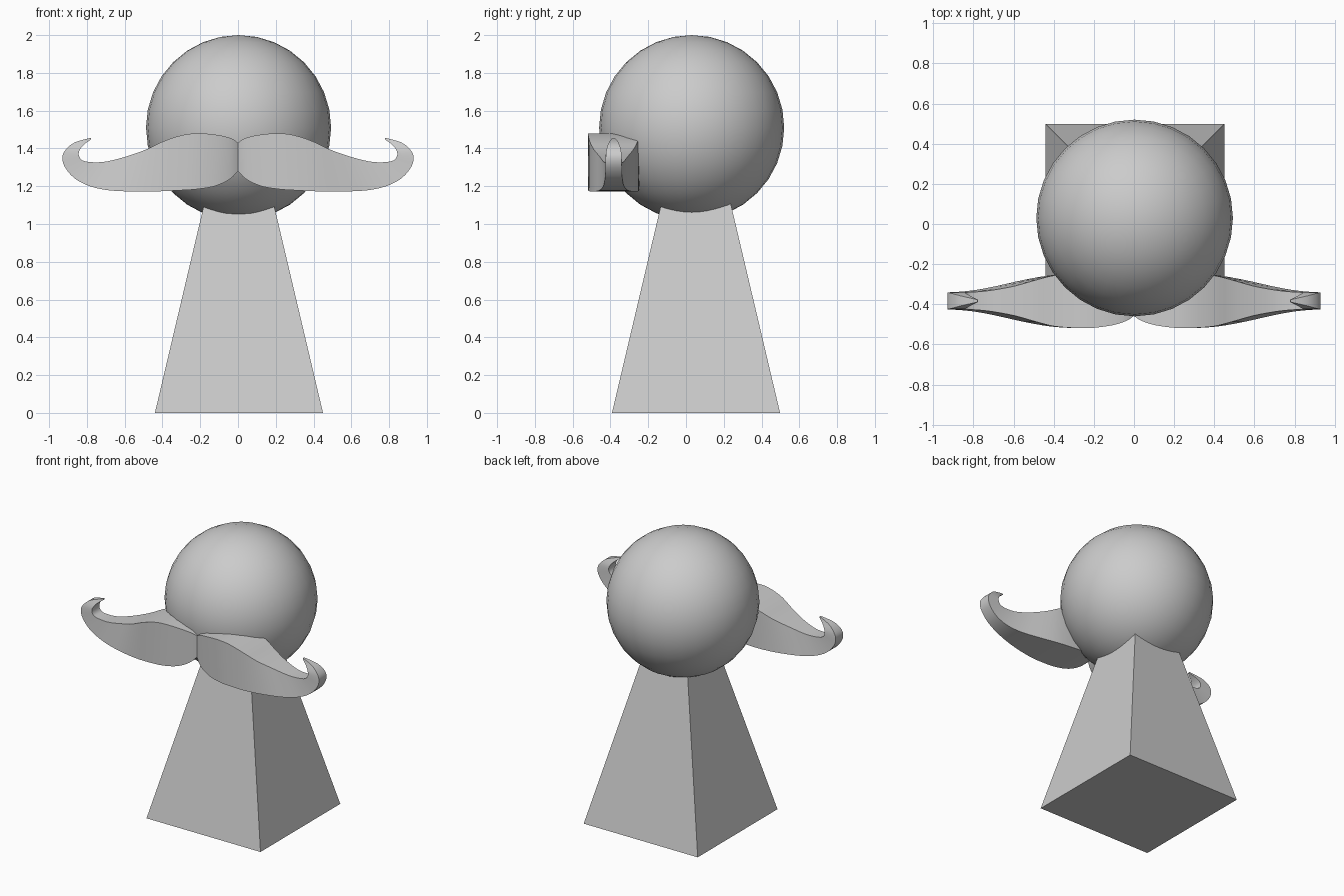
import bpy, bmesh, math
from mathutils import Vector

cube = bpy.data.objects.get("Cube")
if cube:
    bpy.data.objects.remove(cube, do_unlink=True)

grey = bpy.data.materials.new("plain_grey")
grey.use_nodes = True
colour = (0.6, 0.6, 0.6, 1)
grey.diffuse_color = colour
grey.node_tree.nodes["Principled BSDF"].inputs["Base Color"].default_value = colour


def finish(obj, name, smooth):
    obj.name = name
    obj.data.materials.append(grey)
    bpy.ops.object.select_all(action="DESELECT")
    obj.select_set(True)
    bpy.context.view_layer.objects.active = obj
    if smooth:
        bpy.ops.object.shade_smooth_by_angle(angle=math.radians(35))


def spline(a, b, c, d, t):
    """Catmull-Rom point between b and c."""
    return 0.5 * (2 * b + (c - a) * t + (2 * a - 5 * b + 4 * c - d) * t * t
                  + (3 * b - a - 3 * c + d) * t ** 3)


# Body: square pyramid whose point is hidden in the head
bpy.ops.mesh.primitive_cone_add(vertices=4, radius1=0.445 * math.sqrt(2), radius2=0, depth=1.886,
                                location=(0.005, 0.053, 0.943), rotation=(0, 0, math.pi / 4))
finish(bpy.context.object, "body", False)

# Head
bpy.ops.mesh.primitive_uv_sphere_add(segments=32, ring_count=16, radius=0.49, location=(0.003, 0.03, 1.51))
finish(bpy.context.object, "head", True)

# Moustache stations: upper x, upper z, lower x, lower z, half depth
stations = [Vector(s) for s in (
    (0, 1.43, 0, 1.28, 0.075),
    (0.035, 1.453, 0.045, 1.236, 0.098),
    (0.1, 1.47, 0.124, 1.2, 0.12),
    (0.2, 1.48, 0.22, 1.184, 0.134),
    (0.29, 1.472, 0.31, 1.178, 0.135),
    (0.395, 1.438, 0.42, 1.173, 0.127),
    (0.485, 1.395, 0.547, 1.172, 0.105),
    (0.59, 1.358, 0.68, 1.178, 0.075),
    (0.695, 1.331, 0.784, 1.2, 0.055),
    (0.77, 1.327, 0.864, 1.241, 0.046),
    (0.825, 1.337, 0.916, 1.3, 0.043),
    (0.843, 1.365, 0.93, 1.353, 0.042),
    (0.838, 1.392, 0.911, 1.395, 0.038),
    (0.816, 1.42, 0.864, 1.432, 0.025),
    (0.778, 1.448, 0.78, 1.456, 0.006),
)]


def build_moustache():
    bm = bmesh.new()
    padded = [stations[0]] + stations + [stations[-1]]
    steps = 3
    rows = [spline(*padded[i:i + 4], k / steps)
            for i in range(len(stations) - 1) for k in range(steps)] + [stations[-1]]
    for side in (1, -1):
        rings = []
        for ux, uz, lx, lz, h in rows:
            corners = ((ux, -h, uz), (ux, h, uz), (lx, h, lz), (lx, -h, lz))
            rings.append([bm.verts.new((side * x, y - 0.383, z)) for x, y, z in corners])
        for a, b in zip(rings, rings[1:]):
            for i in range(4):
                j = (i + 1) % 4
                bm.faces.new((a[i], a[j], b[j], b[i]))
        bm.faces.new(rings[0])
        bm.faces.new(rings[-1])
    bmesh.ops.recalc_face_normals(bm, faces=bm.faces)
    mesh = bpy.data.meshes.new("moustache")
    bm.to_mesh(mesh)
    bm.free()
    obj = bpy.data.objects.new("moustache", mesh)
    bpy.context.collection.objects.link(obj)
    finish(obj, "moustache", True)


build_moustache()
